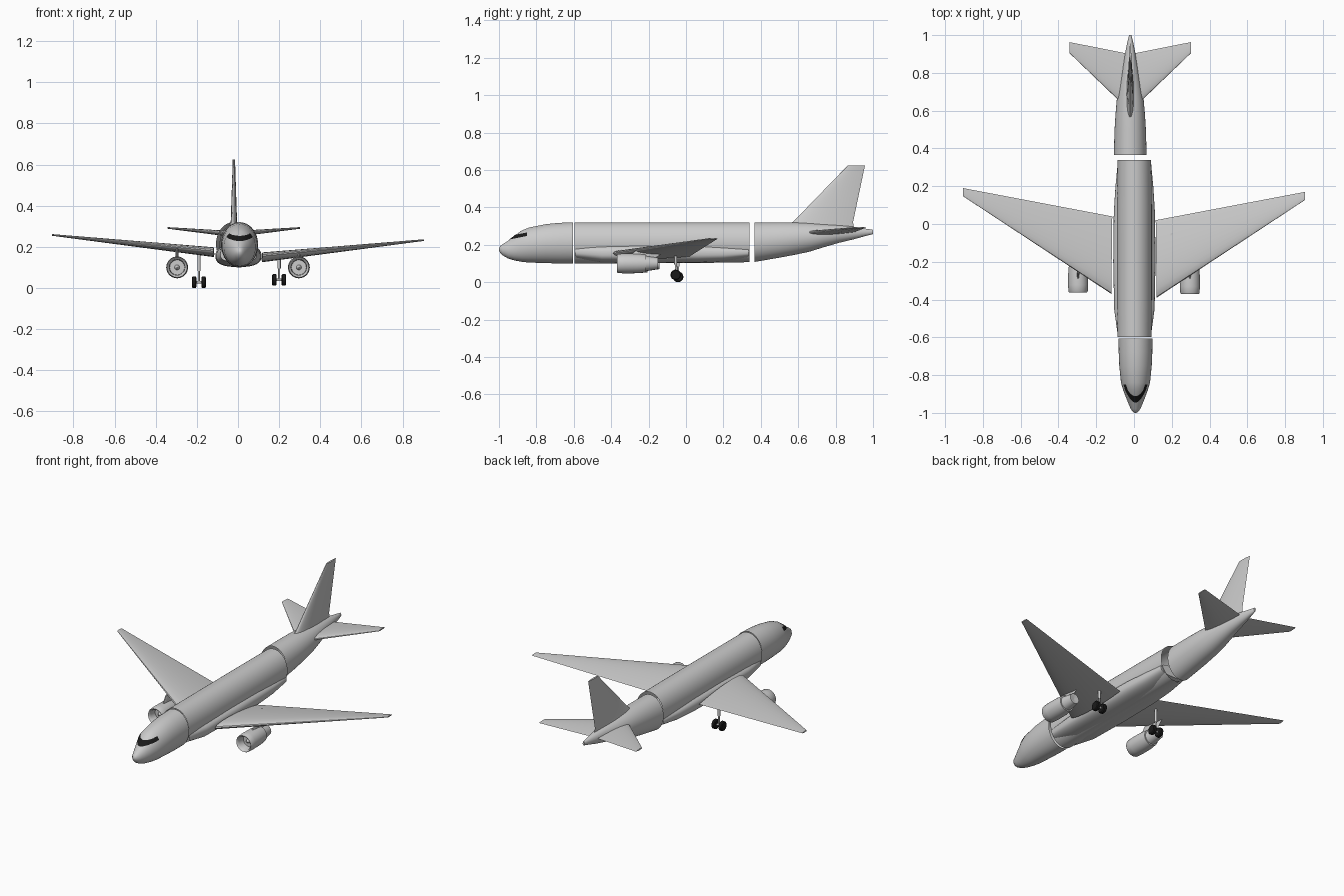
import bpy, bmesh
from math import sin, cos, pi, sqrt, copysign
from mathutils import Vector

if "Cube" in bpy.data.objects:
    bpy.data.objects.remove(bpy.data.objects["Cube"])

BLACK = bpy.data.materials.new("black")
BLACK.diffuse_color = (0.01, 0.01, 0.01, 1)
BLACK.use_nodes = True
BLACK.node_tree.nodes["Principled BSDF"].inputs["Base Color"].default_value = BLACK.diffuse_color


def skin(name, rings, caps=(), mat=None, cuts=(), angle=0.6):
    """Join closed rings of points into a surface; caps lists ring indices to fill."""
    bm = bmesh.new()
    vs = [[bm.verts.new(p) for p in r] for r in rings]
    n = len(vs[0])
    for a, b in zip(vs, vs[1:]):
        for i in range(n):
            j = (i + 1) % n
            bm.faces.new((a[i], a[j], b[j], b[i]))
    for c in caps:
        bm.faces.new(vs[c])
    for co, no in cuts:
        bmesh.ops.bisect_plane(bm, geom=bm.verts[:] + bm.edges[:] + bm.faces[:],
                               plane_co=co, plane_no=no, clear_outer=True)
    bmesh.ops.recalc_face_normals(bm, faces=bm.faces[:])
    me = bpy.data.meshes.new(name)
    bm.to_mesh(me)
    bm.free()
    ob = bpy.data.objects.new(name, me)
    bpy.context.collection.objects.link(ob)
    if mat:
        me.materials.append(mat)
    bpy.ops.object.select_all(action='DESELECT')
    ob.select_set(True)
    bpy.context.view_layer.objects.active = ob
    bpy.ops.object.shade_smooth_by_angle(angle=angle)
    return ob


def hull(cx, y, top, bottom, hw, power=2.0, n=48):
    """Oval cross-section across the body."""
    def f(v):
        return copysign(abs(v) ** (2 / power), v)
    zc, hh = (top + bottom) / 2, (top - bottom) / 2
    return [(cx + hw * f(cos(2 * pi * i / n)), y, zc + hh * f(sin(2 * pi * i / n)))
            for i in range(n)]


def foil(le, te, thick, axis, n=28):
    """Aerofoil section from leading to trailing edge."""
    le, te, axis = Vector(le), Vector(te), Vector(axis)
    pts = []
    for i in range(n):
        a = 2 * pi * i / n
        t = (1 - cos(a)) / 2
        h = 1.3 * thick * sqrt(t) * (1 - t) + 0.0005
        pts.append(le.lerp(te, t) + axis * h * (1 if sin(a) > 1e-6 else -1 if sin(a) < -1e-6 else 0))
    return pts


def lathe(name, profile, x, y, z, axis='y', n=32, **kw):
    """Revolve (distance, radius) pairs about a line along x, y or z."""
    rings = []
    for d, r in profile:
        ring = []
        for i in range(n):
            u, v = r * cos(2 * pi * i / n), r * sin(2 * pi * i / n)
            ring.append({'x': (x + d, y + u, z + v), 'y': (x + u, y + d, z + v),
                         'z': (x + u, y + v, z + d)}[axis])
        rings.append(ring)
    return skin(name, rings, caps=(0, -1), **kw)


# Nose section: y, top, bottom, half width
NOSE = [(-1, .181, .171, .005), (-.994, .192, .158, .014), (-.98, .203, .143, .025),
        (-.95, .222, .126, .038), (-.92, .245, .117, .050), (-.88, .275, .109, .065),
        (-.84, .292, .105, .077), (-.75, .31, .102, .086), (-.68, .317, .1, .089),
        (-.605, .32, .1, .09)]
skin("nose_section", [hull(.008, *s) for s in NOSE], caps=(0,))

# Cockpit window: thin band cut from a slightly larger nose
G = .0015
skin("cockpit_window", [hull(.008, y - G, t + G, b - G, w + G) for y, t, b, w in NOSE], mat=BLACK,
     cuts=[((0, -.92, .252), (0, -.2, 1)), ((0, -.92, .233), (0, .2, -1)), ((0, -.85, 0), (0, 1, 0))])

# Middle body tube with the belly fairing
skin("middle_section", [hull(.002, y, .32, b, w) for y, b, w in
                        [(-.597, .1, .09), (-.4, .1, .092), (.1, .103, .092), (.34, .107, .089)]])
skin("wing_fairing", [hull(.002, y, t, b, w, 2.6) for y, t, b, w in
                      [(-.59, .2, .125, .088), (-.45, .205, .104, .107), (-.2, .21, .102, .112),
                       (.06, .208, .104, .109), (.2, .2, .11, .1), (.335, .19, .13, .087)]], caps=(0, -1))

# Tail section
skin("tail_section", [hull(-.02, *s) for s in
                      [(.365, .32, .108, .087), (.5, .32, .131, .083), (.58, .32, .146, .078),
                       (.66, .317, .163, .071), (.74, .311, .188, .058), (.82, .305, .211, .043),
                       (.9, .296, .23, .028), (.96, .286, .247, .016), (1, .28, .257, .006)]], caps=(-1,))

# Tail fin, flared where it meets the body
X = (1, 0, 0)
skin("tail_fin", [foil((-.02, .52, .295), (-.02, .9, .28), .05, X),
                  foil((-.02, .575, .325), (-.02, .893, .32), .03, X),
                  foil((-.02, .866, .625), (-.02, .957, .625), .01, X)], caps=(-1,))

Z = (0, 0, 1)
for side, s in (("right", 1), ("left", -1)):
    # The left wing sits a little higher and further back
    dy, dz = (0, 0) if s > 0 else (.02, .025)

    # Tailplane
    skin(side + "_tailplane",
         [foil((-.02 + s * .03, .61, .262), (-.02 + s * .012, .9, .268), .03, Z),
          foil((-.02 + s * .067, .66, .266), (-.02 + s * .04, .907, .27), .024, Z),
          foil((-.02 + s * .322, .905, .292), (-.02 + s * .322, .963, .292), .007, Z)], caps=(-1,))

    # Wing
    skin(side + "_wing",
         [foil((s * .12, -.39 + dy, .155 + dz), (s * .115, .02 + dy, .138 + dz), .045, Z),
          foil((s * .905, .127 + dy, .233 + dz), (s * .905, .17 + dy, .233 + dz), .007, Z)],
         caps=(0, -1))

    # Engine: fan face, intake lip, cowl, stepped exhaust and core plug
    ex, ey, ez = s * .296, -.37 + dy * .4, .1
    lathe(side + "_engine",
          [(.05, .004), (.05, .036), (.012, .038), (.002, .044), (0, .048), (.005, .051),
           (.04, .053), (.11, .052), (.155, .047), (.155, .04), (.175, .037), (.22, .03),
           (.22, .022), (.215, .004)], ex, ey, ez)
    lathe(side + "_engine_hub", [(.028, .001), (.036, .008), (.051, .013)], ex, ey, ez, n=20)

    # Engine pylon
    top = .168 + dz
    skin(side + "_engine_pylon",
         [foil((ex, ey + .06, .135), (ex, ey + .2, .125), .014, X),
          foil((ex, ey + .1, top), (ex, ey + .26, top - .005), .012, X)], caps=(0, -1))

    # Main landing gear: strut, axle and a pair of wheels
    gx, gy, gz = (.2, -.055, .039) if s > 0 else (-.19, -.042, .028)
    lathe(side + "_gear_strut", [(0, .005), (.055, .005), (.055, .008), (.125 + dz, .008)],
          gx, gy, gz, 'z', 16)
    lathe(side + "_gear_axle", [(-.03, .006), (.03, .006)], gx, gy, gz, 'x', 16)
    for label, w in (("inner", -s), ("outer", s)):
        lathe(f"{side}_{label}_wheel",
              [(-.011, .012), (-.011, .023), (-.007, .028), (.007, .028), (.011, .023), (.011, .012)],
              gx + w * .023, gy, gz, 'x', 28, mat=BLACK)
